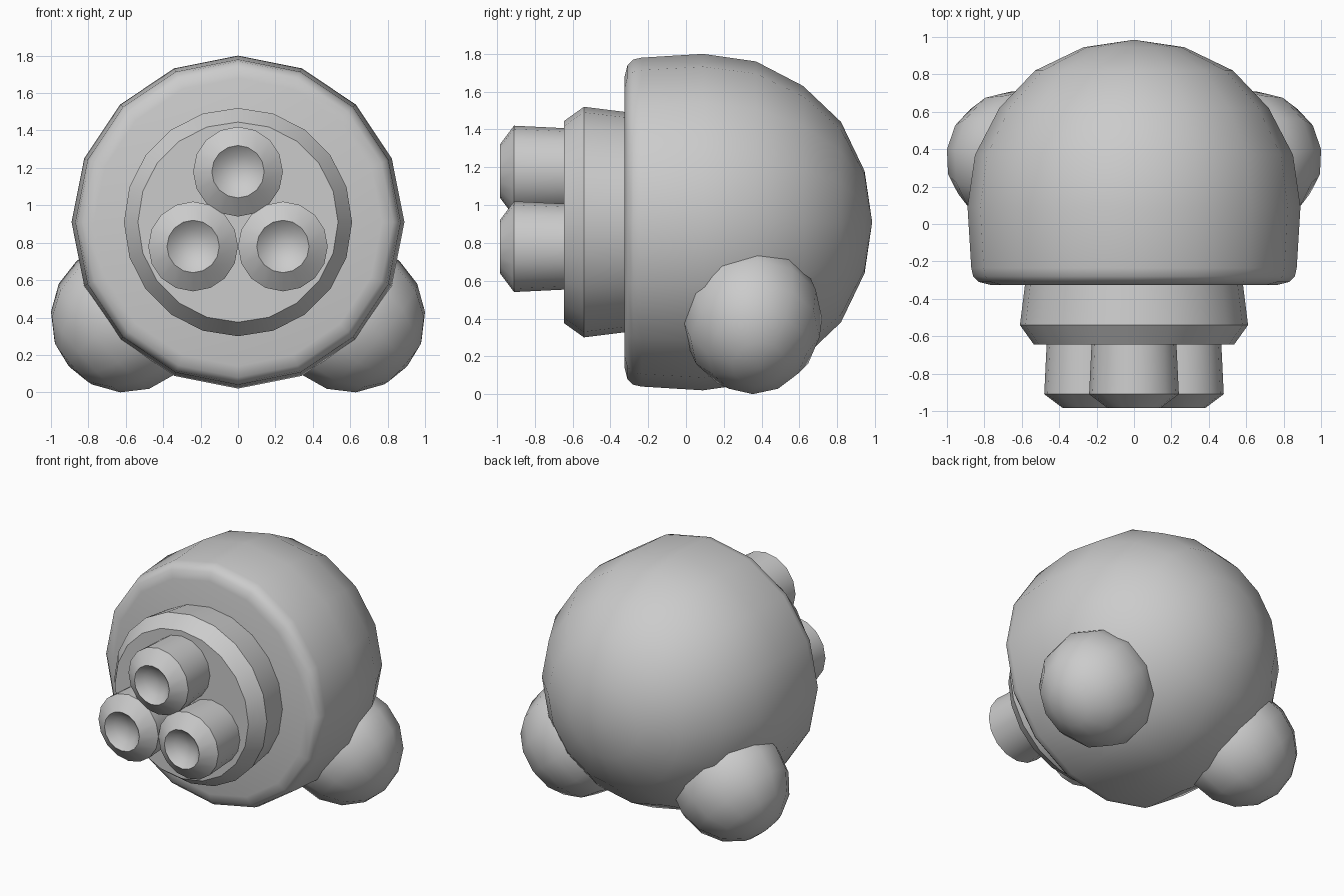
import bpy, bmesh, math
from mathutils import Vector

cube = bpy.data.objects.get("Cube")
if cube:
    bpy.data.objects.remove(cube, do_unlink=True)

grey = bpy.data.materials.new("plain grey")
grey.use_nodes = True
grey.diffuse_color = (0.6, 0.6, 0.6, 1)
grey.node_tree.nodes["Principled BSDF"].inputs["Base Color"].default_value = (0.6, 0.6, 0.6, 1)


def finish(name, bm, angle=35):
    bmesh.ops.recalc_face_normals(bm, faces=bm.faces)
    mesh = bpy.data.meshes.new(name)
    bm.to_mesh(mesh)
    bm.free()
    mesh.materials.append(grey)
    obj = bpy.data.objects.new(name, mesh)
    bpy.context.collection.objects.link(obj)
    bpy.ops.object.select_all(action='DESELECT')
    obj.select_set(True)
    bpy.context.view_layer.objects.active = obj
    bpy.ops.object.shade_smooth_by_angle(angle=math.radians(angle))
    return obj


def lathe(name, profile, sides, x, z):
    """Turn a (y, radius) profile about a front-to-back axis."""
    bm = bmesh.new()
    rings = []
    for y, r in profile:
        if r == 0:
            rings.append([bm.verts.new((x, y, z))] * sides)
        else:
            rings.append([bm.verts.new((x + r * math.sin(math.tau * i / sides), y,
                                        z + r * math.cos(math.tau * i / sides)))
                          for i in range(sides)])
    for a, b in zip(rings, rings[1:]):
        for i in range(sides):
            j = (i + 1) % sides
            corners = list(dict.fromkeys((a[i], a[j], b[j], b[i])))
            bm.faces.new(corners)
    return finish(name, bm)


# Rounded body with a flat front and a domed back
lathe("body", [(-0.325, 0), (-0.325, 0.77), (-0.31, 0.83), (-0.28, 0.86), (-0.235, 0.87),
               (0.09, 0.89), (0.37, 0.85), (0.62, 0.72), (0.82, 0.53), (0.945, 0.27),
               (0.985, 0)], 16, 0, 0.91)

# Drum on the front of the body
lathe("front_drum", [(-0.3, 0), (-0.3, 0.58), (-0.54, 0.61), (-0.645, 0.535), (-0.645, 0)],
      20, 0, 0.91)

# Three short nozzles, each with a dished mouth
for name, x, z in (("top_nozzle", 0, 1.18), ("left_nozzle", 0.24, 0.78),
                   ("right_nozzle", -0.24, 0.78)):
    lathe(name, [(-0.6, 0), (-0.6, 0.225), (-0.91, 0.24), (-0.985, 0.14),
                 (-0.94, 0.09), (-0.92, 0)], 16, x, z)

# Pair of round feet, poles pointing away from the body
for name, side in (("left_foot", 1), ("right_foot", -1)):
    bm = bmesh.new()
    bmesh.ops.create_uvsphere(bm, u_segments=12, v_segments=8, radius=1)
    turn = Vector((side * 0.75, 0.1, -0.65)).to_track_quat('Z', 'Y')
    for v in bm.verts:
        v.co = turn @ v.co
    # Fit to the foot's overall size
    half = [max(abs(v.co[k]) for v in bm.verts) for k in range(3)]
    for v in bm.verts:
        v.co = Vector((side * 0.6 + v.co.x * 0.4 / half[0],
                       0.35 + v.co.y * 0.37 / half[1],
                       0.4 + v.co.z * 0.4 / half[2]))
    finish(name, bm, 50)
